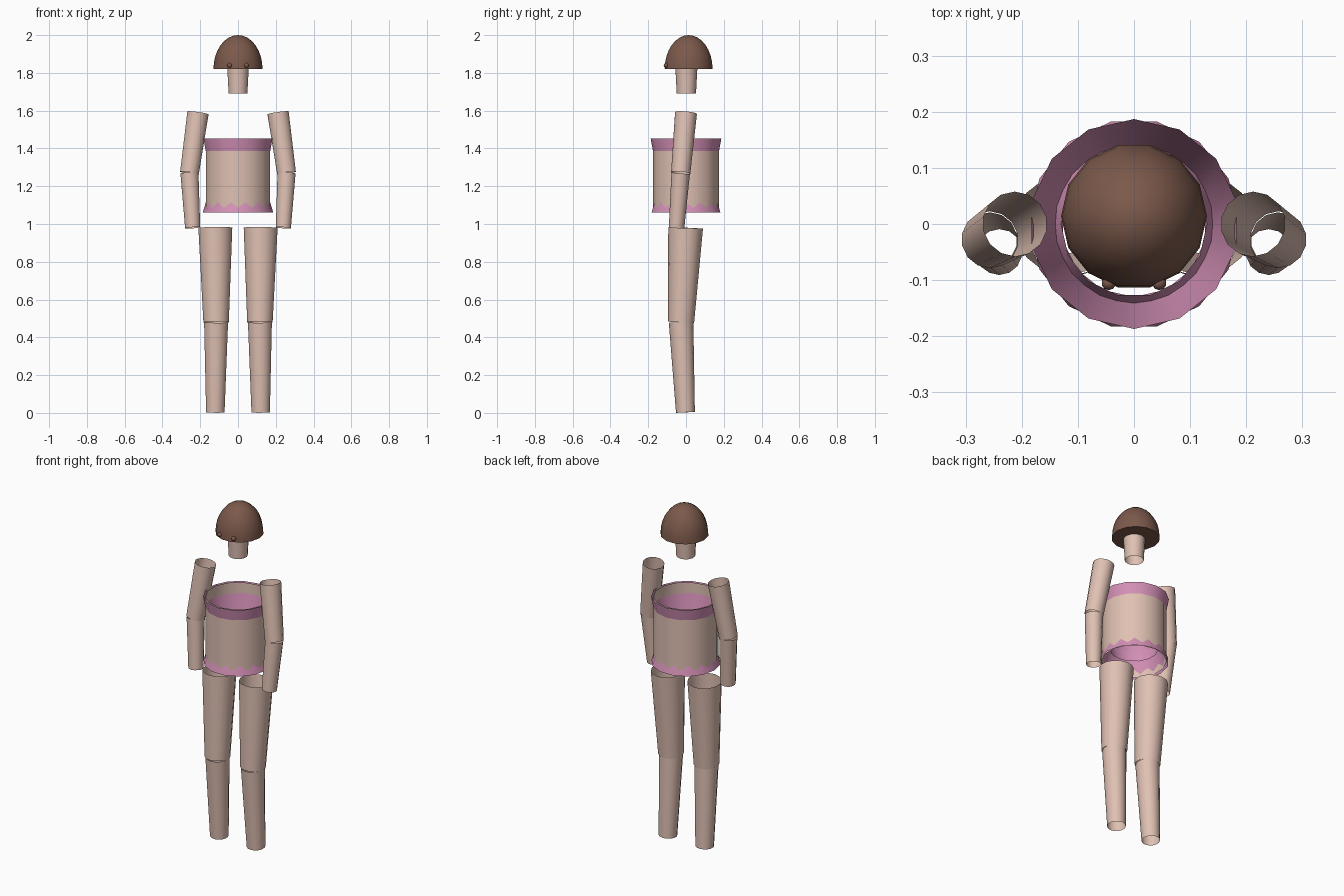
import bpy, bmesh, math
from mathutils import Vector, Matrix

if "Cube" in bpy.data.objects:
    bpy.data.objects.remove(bpy.data.objects["Cube"])

SIDES = 14


def material(name, rgb):
    m = bpy.data.materials.new(name)
    m.diffuse_color = (*rgb, 1)
    m.use_nodes = True
    m.node_tree.nodes["Principled BSDF"].inputs["Base Color"].default_value = m.diffuse_color
    return m


skin = material("skin", (0.74, 0.53, 0.45))
pink = material("pink_cloth", (0.66, 0.28, 0.47))
brown = material("brown_hair", (0.20, 0.10, 0.07))


def finish(name, bm, mat):
    bmesh.ops.recalc_face_normals(bm, faces=bm.faces)
    me = bpy.data.meshes.new(name)
    bm.to_mesh(me)
    bm.free()
    me.materials.append(mat)
    ob = bpy.data.objects.new(name, me)
    bpy.context.collection.objects.link(ob)
    bpy.ops.object.select_all(action='DESELECT')
    ob.select_set(True)
    bpy.context.view_layer.objects.active = ob
    bpy.ops.object.shade_smooth_by_angle(angle=math.radians(40))
    return ob


def tube(name, bottom, top, r_bottom, r_top, mat, shift=0.0):
    """Open tapered tube whose ends are square to its axis."""
    a, b = Vector(bottom), Vector(top)
    rot = Vector((0, 0, 1)).rotation_difference(b - a).to_matrix()
    bm = bmesh.new()
    rings = []
    for c, r in ((a, r_bottom), (b, r_top)):
        ring = []
        for i in range(SIDES):
            t = 2 * math.pi * (i + shift) / SIDES
            ring.append(bm.verts.new(c + rot @ Vector((r * math.sin(t), r * math.cos(t), 0))))
        rings.append(ring)
    lo, hi = rings
    for i in range(SIDES):
        j = (i + 1) % SIDES
        # clockwise ring order: this winding faces outward
        bm.faces.new((lo[j], lo[i], hi[i], hi[j]))
    me_name = name
    me = bpy.data.meshes.new(me_name)
    ob = finish(me_name, bm, mat)
    bpy.data.meshes.remove(me)
    return ob


# Head: hair dome with a closed flat underside
bm = bmesh.new()
R, H, Y, Z, STEPS = 0.13, 0.18, 0.014, 1.82, 8
prev = None
for k in range(STEPS):
    p = 0.5 * math.pi * k / STEPS
    ring = []
    for i in range(SIDES):
        t = 2 * math.pi * (i + 0.5) / SIDES
        r = R * math.cos(p)
        ring.append(bm.verts.new((r * math.sin(t), Y + r * math.cos(t), Z + H * math.sin(p))))
    if prev is None:
        bm.faces.new(ring)
    else:
        for i in range(SIDES):
            j = (i + 1) % SIDES
            bm.faces.new((prev[j], prev[i], ring[i], ring[j]))
    prev = ring
tip = bm.verts.new((0, Y, Z + H))
for i in range(SIDES):
    bm.faces.new((prev[(i + 1) % SIDES], prev[i], tip))
finish("hair_dome", bm, brown)

# Neck
tube("neck", (0, 0.002, 1.69), (0, 0.002, 1.822), 0.051, 0.058, skin)

# Torso: straight body crossed by two flaring cloth tubes
tube("torso", (0, 0, 1.065), (0, 0, 1.45), 0.175, 0.175, skin)
tube("chest_cloth", (0, 0, 1.14), (0, 0, 1.452), 0.13, 0.187, pink)
tube("hip_cloth", (0, 0, 1.06), (0, 0, 1.25), 0.187, 0.13, pink, 0.5)

# Mirrored parts
for s, side in ((-1, "left"), (1, "right")):
    # Eye beads on the front of the dome
    bm = bmesh.new()
    bmesh.ops.create_uvsphere(bm, u_segments=10, v_segments=8, radius=0.013,
                              matrix=Matrix.Translation((s * 0.045, -0.105, 1.84)))
    finish(side + "_eye", bm, brown)
    # Arms
    elbow = (s * 0.257, -0.028, 1.27)
    tube(side + "_upper_arm", elbow, (s * 0.212, 0.0, 1.588), 0.051, 0.058, skin)
    tube(side + "_forearm", (s * 0.24, -0.05, 0.98), elbow, 0.041, 0.049, skin)
    # Legs
    knee = (s * 0.116, -0.026, 0.48)
    tube(side + "_thigh", knee, (s * 0.12, -0.002, 0.98), 0.069, 0.092, skin)
    tube(side + "_shin", (s * 0.12, -0.003, 0.003), knee, 0.05, 0.065, skin)
